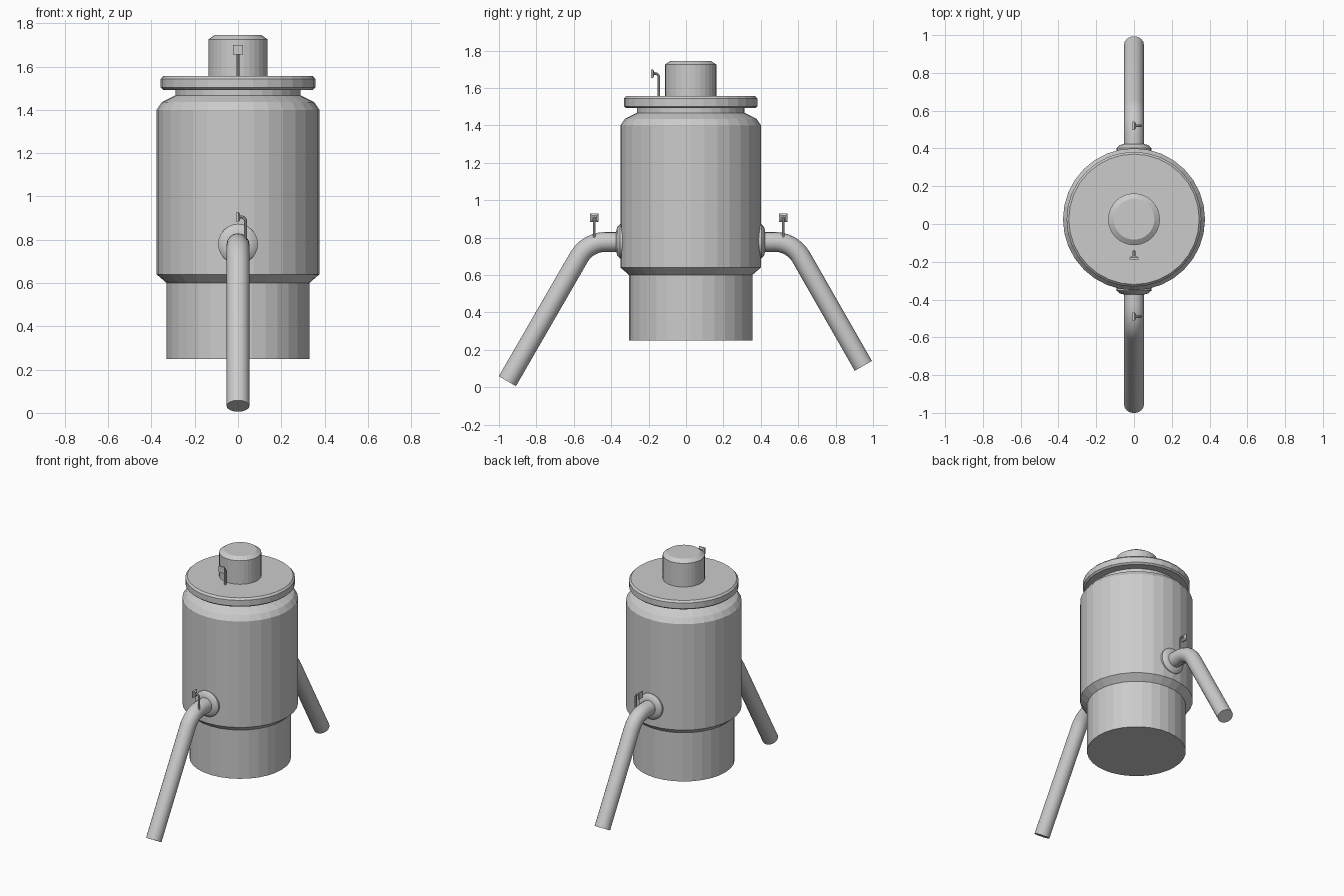
import bpy, bmesh, math
from mathutils import Vector, Matrix

if "Cube" in bpy.data.objects:
    bpy.data.objects.remove(bpy.data.objects["Cube"])

CY = 0.025  # y of the tank axis


def lathe(name, profile, matrix, sides=32, smooth=False):
    """Revolve (radius, height) points about z and cap both ends."""
    bm = bmesh.new()
    rings = []
    for r, z in profile:
        rings.append([bm.verts.new((r * math.cos(2 * math.pi * i / sides),
                                    r * math.sin(2 * math.pi * i / sides), z))
                      for i in range(sides)])
    for a, b in zip(rings, rings[1:]):
        for i in range(sides):
            j = (i + 1) % sides
            bm.faces.new((a[i], a[j], b[j], b[i]))
    bm.faces.new(rings[0][::-1])
    bm.faces.new(rings[-1])
    bm.transform(matrix)
    bmesh.ops.recalc_face_normals(bm, faces=bm.faces)
    return finish(name, bm, smooth)


def finish(name, bm, smooth=False):
    mesh = bpy.data.meshes.new(name)
    bm.to_mesh(mesh)
    bm.free()
    ob = bpy.data.objects.new(name, mesh)
    bpy.context.collection.objects.link(ob)
    if smooth:
        smooth_shade(ob)
    return ob


def smooth_shade(ob):
    bpy.ops.object.select_all(action='DESELECT')
    ob.select_set(True)
    bpy.context.view_layer.objects.active = ob
    bpy.ops.object.shade_smooth_by_angle(angle=math.radians(35))


def bent_pipe(name, start, corner, end, radius, cut, steps, res):
    """Round pipe with one rounded bend of tangent length cut."""
    s, c, e = Vector(start), Vector(corner), Vector(end)
    d1, d2 = (c - s).normalized(), (e - c).normalized()
    p, q = c - d1 * cut, c + d2 * cut
    turn = d1.angle(d2)
    bend_r = cut / math.tan(turn / 2)
    centre = p + (d2 - d1 * d1.dot(d2)).normalized() * bend_r
    axis = d1.cross(d2).normalized()
    pts = [s]
    for i in range(steps + 1):
        pts.append(centre + Matrix.Rotation(turn * i / steps, 3, axis) @ (p - centre))
    pts.append(e)
    cu = bpy.data.curves.new(name, 'CURVE')
    cu.dimensions = '3D'
    cu.bevel_depth = radius
    cu.bevel_resolution = res
    cu.use_fill_caps = True
    sp = cu.splines.new('POLY')
    sp.points.add(len(pts) - 1)
    for pt, co in zip(sp.points, pts):
        pt.co = (*co, 1)
    ob = bpy.data.objects.new(name, cu)
    bpy.context.collection.objects.link(ob)
    bpy.ops.object.select_all(action='DESELECT')
    ob.select_set(True)
    bpy.context.view_layer.objects.active = ob
    bpy.ops.object.convert(target='MESH')
    smooth_shade(bpy.context.view_layer.objects.active)


def handle(name, foot, plate, out):
    """Hooked rod rising from foot, ending in a bevelled square plate facing out."""
    foot, plate, out = Vector(foot), Vector(plate), Vector(out)
    corner = Vector((foot.x, foot.y, plate.z))
    bent_pipe(name + "_rod", foot, corner, plate, 0.007, 0.02, 4, 2)
    turn = out.to_track_quat('Z', 'Y').to_matrix().to_4x4()
    lathe(name + "_plate", [(0.018, -0.010), (0.032, -0.003), (0.032, 0.007)],
          Matrix.Translation(plate) @ turn @ Matrix.Rotation(math.pi / 4, 4, 'Z'), 4)


# Tank, lid and cap
axis = Matrix.Translation((0, CY, 0))
lathe("tank_base", [(0.33, 0.25), (0.33, 0.61)], axis)
lathe("tank_body", [(0.33, 0.60), (0.376, 0.64), (0.376, 1.40), (0.352, 1.435),
                    (0.288, 1.467), (0.288, 1.50)], axis)
lathe("lid", [(0.345, 1.492), (0.357, 1.502), (0.357, 1.543), (0.345, 1.556)], axis)
lathe("cap", [(0.137, 1.55), (0.137, 1.725), (0.108, 1.745)], axis)

# Side pipes with flanges and valve handles
for side, sgn, corner, end, valve in (
        ("front", -1, -0.525, (-0.955, 0.032), -0.49),
        ("back", 1, 0.569, (0.948, 0.114), 0.52)):
    bent_pipe(side + "_pipe", (0, CY + sgn * 0.33, 0.777), (0, corner, 0.777),
              (0, *end), 0.053, 0.095, 6, 6)
    lathe(side + "_flange", [(0.092, 0.34), (0.092, 0.378), (0.075, 0.393), (0.055, 0.398)],
          Matrix.Translation((0, CY, 0.78)) @ Matrix.Rotation(-sgn * math.pi / 2, 4, 'X'),
          24, True)
    handle(side + "_valve", (0.035, valve, 0.79), (0, valve, 0.905), (-1, 0, 0))

# Handle on the lid
handle("lid_handle", (0, -0.145, 1.55), (0, -0.18, 1.677), (0, -1, 0))
